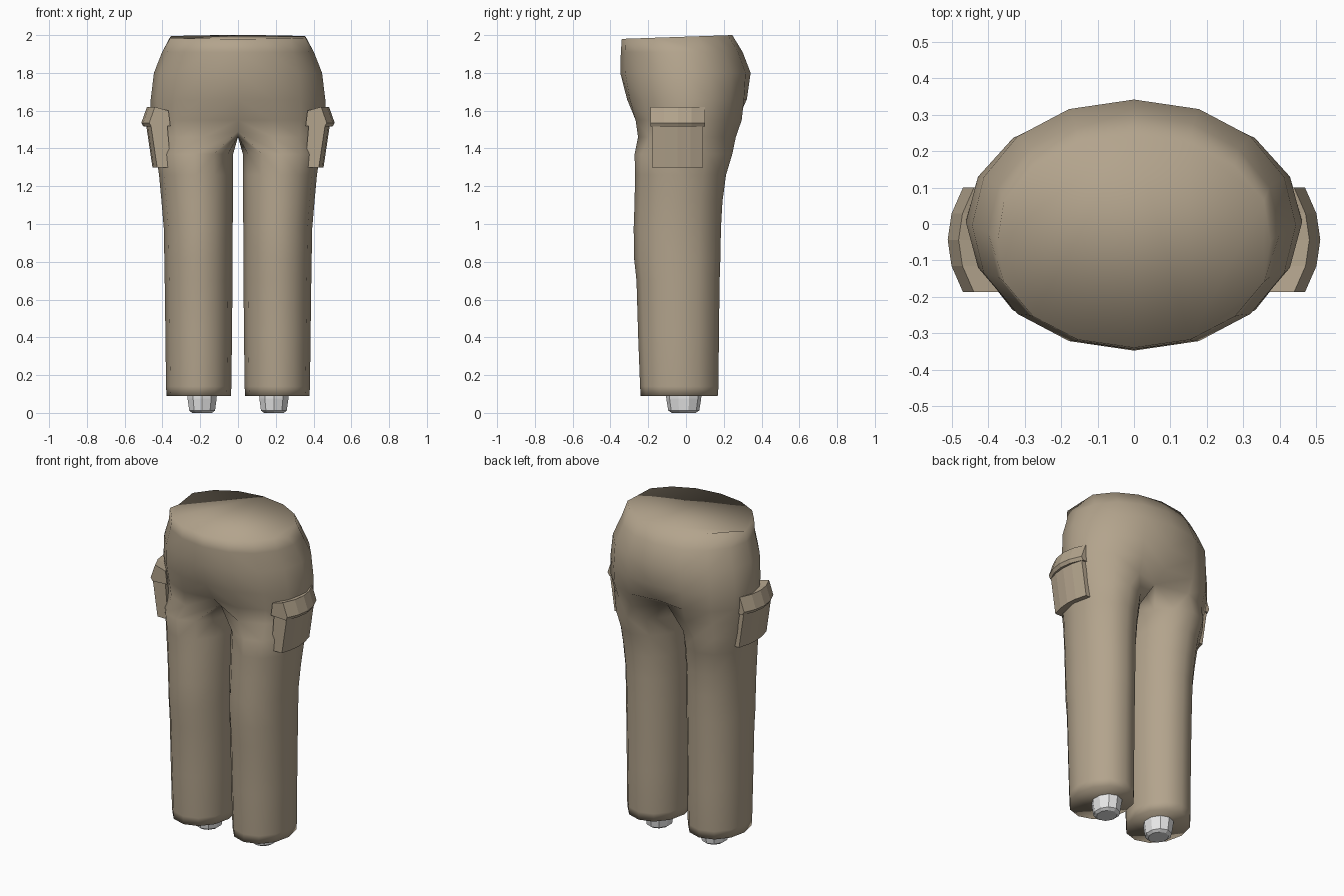
import bpy, bmesh, math

if "Cube" in bpy.data.objects:
    bpy.data.objects.remove(bpy.data.objects["Cube"])


def material(name, rgb):
    m = bpy.data.materials.new(name)
    m.diffuse_color = (*rgb, 1)
    m.use_nodes = True
    m.node_tree.nodes["Principled BSDF"].inputs["Base Color"].default_value = m.diffuse_color
    return m


CLOTH = material("tan_cloth", (0.45, 0.37, 0.265))
PEG = material("pale_grey", (0.8, 0.8, 0.8))


def finish(bm, name, mat, mirror=True):
    bmesh.ops.recalc_face_normals(bm, faces=bm.faces)
    me = bpy.data.meshes.new(name)
    bm.to_mesh(me)
    bm.free()
    me.materials.append(mat)
    ob = bpy.data.objects.new(name, me)
    bpy.context.collection.objects.link(ob)
    if mirror:
        mod = ob.modifiers.new("mirror", 'MIRROR')
        mod.use_clip = True
        mod.merge_threshold = 0.001
    return ob


def bridge(bm, a, b, closed=False):
    n = len(a)
    for i in range(n if closed else n - 1):
        j = (i + 1) % n
        bm.faces.new((a[i], a[j], b[j], b[i]))


# Trousers: one half, hips as open half rings, leg as closed rings
bm = bmesh.new()
hips = [  # z, half width, front y, back y, inward pull of the centre seam
    (1.99, 0.385, -0.34, 0.245, 0.0),
    (1.91, 0.402, -0.345, 0.30, 0.0),
    (1.80, 0.445, -0.348, 0.342, 0.0),
    (1.66, 0.462, -0.322, 0.332, 0.01),
    (1.55, 0.462, -0.29, 0.318, 0.045),
    (1.46, 0.450, -0.275, 0.285, 0.10),
]
rings = []
for k, (z, w, f, b, pull) in enumerate(hips):
    ring = []
    for i in range(9):
        t = math.radians(-90 + 22.5 * i)
        x = w * max(0.0, math.cos(t)) ** 0.95 if 0 < i < 8 else 0.0
        y = (f + b) / 2 + (b - f) / 2 * math.sin(t)
        zz = z
        if i in (0, 8):
            y += pull if i == 0 else -pull
            zz += 0.03 if k == 5 else 0
        if k == 0:
            zz += 0.01 * math.sin(t)
            if i == 4:                      # small dip at the side of the waist
                x, zz = 0.375, 1.96
        ring.append(bm.verts.new((x, y, zz)))
    rings.append(ring)
for a, b in zip(rings, rings[1:]):
    bridge(bm, a, b)
bm.faces.new(rings[0])

# Crotch strip closes the leg ring
crotch = [bm.verts.new((0, y, z)) for y, z in ((0.10, 1.465), (0.0, 1.46), (-0.09, 1.465))]
prev = rings[-1] + crotch
legs = [  # z, inner x, outer x, front y, back y
    (1.37, 0.026, 0.435, -0.272, 0.245),
    (1.26, 0.026, 0.418, -0.27, 0.212),
    (1.12, 0.027, 0.405, -0.272, 0.193),
    (0.98, 0.028, 0.393, -0.277, 0.185),
    (0.82, 0.028, 0.390, -0.275, 0.182),
    (0.70, 0.029, 0.388, -0.262, 0.178),
    (0.40, 0.032, 0.384, -0.253, 0.174),
    (0.14, 0.035, 0.381, -0.243, 0.172),
    (0.09, 0.038, 0.378, -0.24, 0.168),
]
for z, xi, xo, f, b in legs:
    ring = []
    for i in range(12):
        t = math.radians(-120 + 30 * i)
        ring.append(bm.verts.new(((xi + xo) / 2 + (xo - xi) / 2 * math.cos(t),
                                  (f + b) / 2 + (b - f) / 2 * math.sin(t), z)))
    bridge(bm, prev, ring, True)
    prev = ring
bm.faces.new(prev)
for face in bm.faces:
    face.smooth = True
trousers = finish(bm, "trousers", CLOTH)


# Curved side panels: pocket and its flap
def panel(name, y0, y1, rows, bulge):
    bm = bmesh.new()
    cols = []
    for i in range(5):
        s = i / 4 * 2 - 1
        y = (y0 + y1) / 2 + (y1 - y0) / 2 * s
        drop = bulge * s * s
        cols.append([bm.verts.new((x - drop, y, z)) for x, z in rows])
    for a, b in zip(cols, cols[1:]):
        bridge(bm, a, b, True)
    bm.faces.new(cols[0])
    bm.faces.new(cols[-1])
    return finish(bm, name, CLOTH)


panel("cargo_pocket", -0.18, 0.09,
      [(0.38, 1.30), (0.453, 1.30), (0.487, 1.53), (0.40, 1.53)], 0.025)
panel("pocket_flap", -0.187, 0.10,
      [(0.40, 1.52), (0.500, 1.515), (0.512, 1.535), (0.482, 1.62), (0.41, 1.60)], 0.042)

# Ankle pegs below the hems
bm = bmesh.new()
peg_rings = []
for z, r in ((0.12, 0.09), (0.075, 0.088), (0.012, 0.078), (0.0, 0.06)):
    peg_rings.append([bm.verts.new((0.19 + 0.92 * r * math.cos(math.tau * (i + 0.5) / 10),
                                    -0.012 + 1.05 * r * math.sin(math.tau * (i + 0.5) / 10), z))
                      for i in range(10)])
for a, b in zip(peg_rings, peg_rings[1:]):
    bridge(bm, a, b, True)
bm.faces.new(peg_rings[0])
bm.faces.new(peg_rings[-1])
pegs = finish(bm, "ankle_pegs", PEG)
